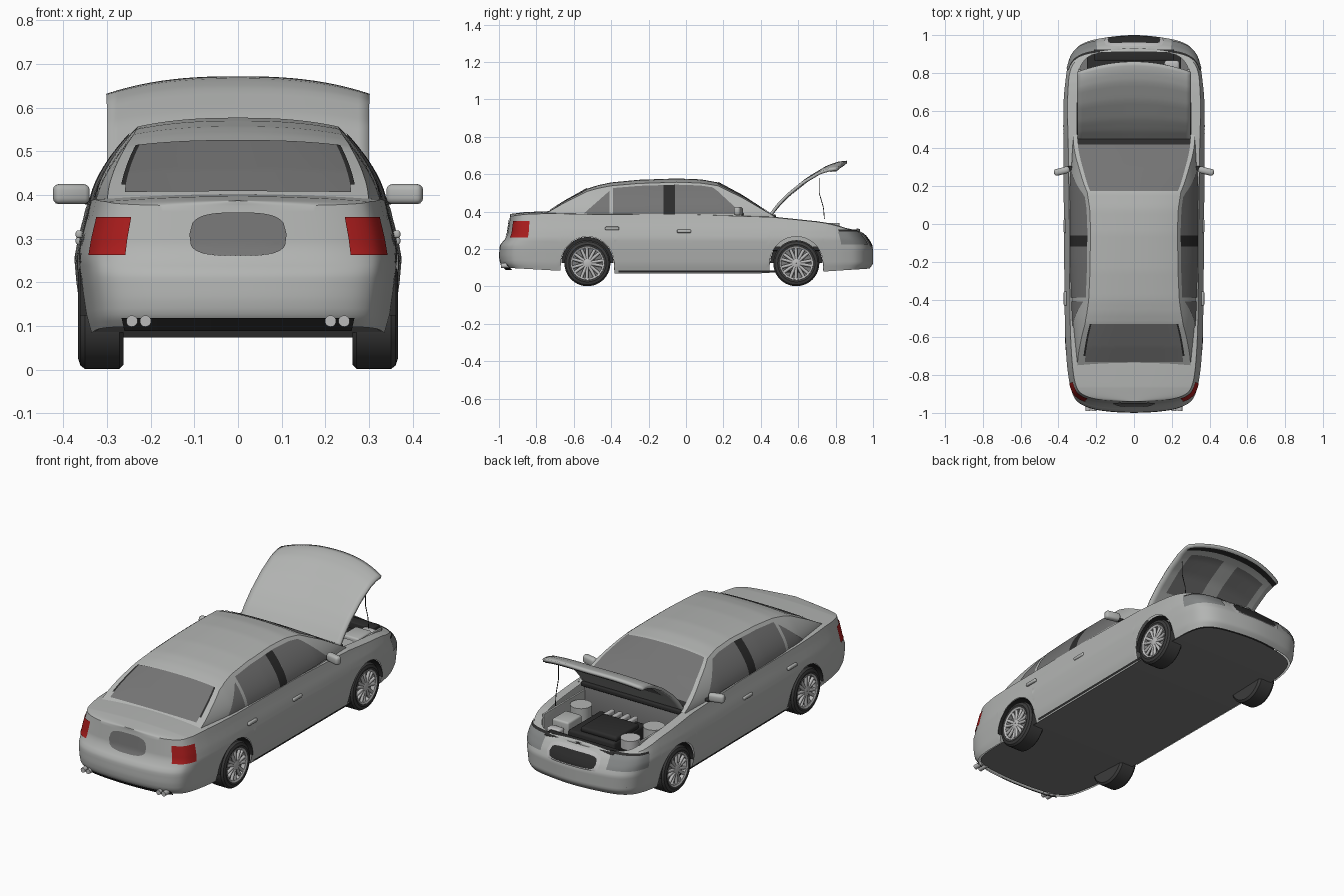
import bpy, bmesh, math
from mathutils import Vector, Matrix

if "Cube" in bpy.data.objects:
    bpy.data.objects.remove(bpy.data.objects["Cube"])

def material(name, *rgb):
    m = bpy.data.materials.new(name)
    m.diffuse_color = (*rgb, 1)
    m.use_nodes = True
    m.node_tree.nodes["Principled BSDF"].inputs["Base Color"].default_value = m.diffuse_color
    return m
PAINT = material("silver_paint", .45, .46, .45)
GLASS = material("grey_glass", .175, .175, .175)
BLACK = material("black_trim", .025, .025, .025)
TYRE = material("tyre_rubber", .045, .045, .045)
UNDER = material("underside_grey", .2, .2, .2)
RED = material("tail_red", .4, .012, .012)
LAMP = material("lamp_grey", .23, .24, .24)
ALLOY = material("alloy", .5, .5, .5)

def finish(name, bm, mat):
    bmesh.ops.remove_doubles(bm, verts=bm.verts, dist=.0004)
    bmesh.ops.recalc_face_normals(bm, faces=bm.faces)
    me = bpy.data.meshes.new(name)
    bm.to_mesh(me)
    me.materials.append(mat)
    ob = bpy.data.objects.new(name, me)
    bpy.context.collection.objects.link(ob)
    bpy.ops.object.select_all(action='DESELECT')
    ob.select_set(True)
    bpy.context.view_layer.objects.active = ob
    bpy.ops.object.shade_smooth_by_angle(angle=math.radians(35))
    return ob

def grid(name, sheets, mat):  # quad sheets, mirrored left/right
    bm = bmesh.new()
    for m in (1, -1):
        for rows in sheets:
            vs = [[bm.verts.new((p[0]*m, p[1], p[2])) for p in r] for r in rows]
            for a, b in zip(vs, vs[1:]):
                for i in range(len(a) - 1):
                    bm.faces.new((a[i], a[i+1], b[i+1], b[i]))
    return finish(name, bm, mat)

def box(name, c, size, mat, bevel=.006, rot=0, mirror=False):
    bm = bmesh.new()
    for m in ((1, -1) if mirror else (1,)):
        M = Matrix.Translation((c[0]*m, c[1], c[2])) @ Matrix.Rotation(rot*m, 4, 'Z')
        bmesh.ops.create_cube(bm, size=1, matrix=M @ Matrix.Diagonal((*size, 1)))
    bmesh.ops.bevel(bm, geom=bm.edges[:], offset=bevel, segments=3, affect='EDGES', profile=.5)
    finish(name, bm, mat)

def rod(name, a, b, r, mat, mirror=False):
    bm = bmesh.new()
    for m in ((1, -1) if mirror else (1,)):
        p, q = Vector((a[0]*m, a[1], a[2])), Vector((b[0]*m, b[1], b[2]))
        R = Vector((0, 0, 1)).rotation_difference(q - p).to_matrix().to_4x4()
        bmesh.ops.create_cone(bm, cap_ends=True, segments=20, radius1=r, radius2=r,
                              depth=(q - p).length, matrix=Matrix.Translation((p + q) / 2) @ R)
    finish(name, bm, mat)

def lerp(tab, v):
    for (a, p), (b, q) in zip(tab, tab[1:]):
        if v <= b:
            return p + (q - p) * max(0, v - a) / (b - a)
    return tab[-1][1]

def steps(a, b, n):
    return [a + (b - a) * i / n for i in range(n + 1)]

# lower body: plan outline swept through height-dependent insets
PLAN = [(0, -1), (.12, -.995), (.22, -.98), (.29, -.95), (.325, -.9), (.345, -.8), (.36, -.6),
        (.365, -.3), (.367, 0), (.369, .3), (.37, .6), (.36, .75), (.345, .85), (.315, .92),
        (.25, .965), (.13, .99), (0, 1)]
TOP = [(-1, .375), (-.9, .385), (-.73, .39), (-.5, .385), (0, .385), (.46, .37), (.7, .345),
       (.85, .322), (.95, .302), (1, .295)]
BOTTOM = [(-1, .10), (-.7, .085), (-.4, .07), (.4, .07), (.75, .08), (1, .095)]
X_SCALE = [(.07, .93), (.12, .97), (.2, 1), (.255, 1.012), (.3, .99), (.35, .955), (.39, .93)]
REAR_IN = [(.08, .05), (.12, .006), (.16, 0), (.22, .004), (.25, .03), (.28, .045), (.38, .06)]
NOSE_IN = [(.08, .03), (.12, 0), (.2, 0), (.24, .02), (.28, .05), (.31, .09)]
WHEELS, CZ, ARCH = (-.527, .59), .124, .142

def plan(t):  # smooth curve through PLAN
    P = [(-.12, -.995)] + PLAN + [(-.13, .99)]
    i = min(int(t), len(PLAN) - 2)
    u = t - i
    a, b, c, d = [Vector(p) for p in P[i:i+4]]
    return .5 * (2*b + (c-a)*u + (2*a - 5*b + 4*c - d)*u*u + (3*b - a - 3*c + d)*u**3)

def hull(x, y, z, off=0):
    w = max(0, (abs(y) - .75) / .25)
    inset = lerp(REAR_IN if y < 0 else NOSE_IN, z) * w - off * min(1, w)
    return (x * lerp(X_SCALE, z) * (1 + off * 2.7), y - math.copysign(inset, y), z)

dense = [plan(t) for t in steps(0, 16, 160)]
outline = [tuple(p) for p in dense if all(abs(p.y - w) > .147 for w in WHEELS)]
for w in WHEELS:
    for d in [ARCH * math.cos(a) for a in steps(0, math.pi, 18)] + [ARCH + .002, -ARCH - .002]:
        outline.append((lerp([(p.y, p.x) for p in dense], w + d), w + d))
outline.sort(key=lambda p: p[1])

def lower_edge(y):
    arches = [CZ + math.sqrt(max(0, ARCH**2 - (y - w)**2)) for w in WHEELS if abs(y - w) < ARCH + .0005]
    return max(arches + [lerp(BOTTOM, y)])

def deck(y0, y1, f0):
    rows = []
    for x, y in outline:
        if y0 <= y <= y1:
            p = hull(x, y, lerp(TOP, y))
            rows.append([(p[0]*f, p[1], p[2] + .012*(1 - f*f)) for f in steps(f0, 1, 8)])
    return rows
side = [[hull(x, y, z) for z in steps(lower_edge(y), lerp(TOP, y), 20)] for x, y in outline]
grid("body_shell", [side, deck(-1, -.55, 0), deck(-.56, .43, .9), deck(.4, .981, .86),
                    deck(.978, 1, 0)], PAINT)
grid("underside", [[[(hull(x, y, .08)[0] * .985 * f, hull(x, y, .1)[1] * .985,
                      lerp(BOTTOM, y) + .003) for f in steps(0, 1, 4)] for x, y in outline]], UNDER)

# plates that follow the body skin
def patch(name, t0, t1, z0, z1, mat, off=.004, power=0):
    rows = []
    for a in steps(0, 1, 20):
        x, y = plan(t0 + (t1 - t0) * a)
        half = (z1 - z0) / 2 * ((1 - a**power)**(1/power) if power else 1)
        rows.append([hull(x, y, z, off) for z in steps((z0+z1)/2 - half, (z0+z1)/2 + half, 8)])
    grid(name, [rows], mat)
patch("tail_lights", 2.42, 4.5, .262, .35, RED)
patch("rear_plate_recess", 0, .93, .26, .36, GLASS, .004, 3)
patch("rear_valance", 0, 2.7, .088, .118, BLACK)
patch("headlights", 11.8, 14.5, .225, .294, LAMP)
patch("headlight_rim", 11.9, 14.6, .294, .304, BLACK)
patch("grille_surround", 16, 14.8, .195, .288, ALLOY, .004, 4)
patch("grille", 16, 14.95, .21, .274, BLACK, .007, 4)
patch("lower_intake", 16, 13.3, .122, .16, BLACK, .004, 6)
patch("sill_trim", 6.8, 10.1, .074, .086, BLACK)

# greenhouse
BELT = [(-.75, .30), (-.5, .325), (-.2, .335), (.2, .337), (.46, .322)]
ROOF = [(-.75, .392), (-.65, .455), (-.53, .522), (-.47, .541), (-.4, .556), (-.25, .57), (-.05, .577),
        (.08, .572), (.17, .556), (.3, .486), (.47, .376)]

def side_x(y, z):
    return lerp(BELT, y) - .10 * (max(0, z - .38) / .17) ** 1.6
def edge_z(y):
    return .375 + (lerp(ROOF, y) - .375) * .9
def roof_pt(y, s, up=0):
    zr, ze = lerp(ROOF, y), edge_z(y)
    return (s * side_x(y, ze), y, zr - (zr - ze) * abs(s)**2.5 + up)
ys = steps(-.75, .47, 61)
grid("cabin", [[[roof_pt(y, s) for s in steps(0, 1, 12)] for y in ys],
               [[(side_x(y, z), y, z) for z in steps(.368, edge_z(y), 10)] for y in ys]], PAINT)

def side_window(name, y0, y1, lo, cap, mat):
    rows = []
    for y in steps(y0, y1, 16):
        hi = max(lo + .002, min(cap(y), edge_z(y) - .014))
        rows.append([(side_x(y, z) + .004, y, z + .001) for z in steps(lo, hi, 8)])
    grid(name, [rows], mat)
side_window("quarter_window", -.545, -.41, .388, lambda y: .39 + (y + .545) * .88, GLASS)
side_window("rear_door_window", -.39, -.12, .386, lambda y: .543, GLASS)
side_window("door_pillar", -.12, -.06, .382, lambda y: .547, BLACK)
side_window("front_door_window", -.06, .30, .386, lambda y: min(.543, .535 - (y - .14) * .92), GLASS)
for name, y0, y1, s0, s1, mat in (("windshield", .175, .42, 0, .93, GLASS),
                                  ("windshield_base", .42, .462, 0, .93, BLACK),
                                  ("rear_window", -.73, -.53, 0, .87, GLASS),
                                  ("rear_window_edge", -.7, -.53, .87, .905, BLACK)):
    grid(name, [[[roof_pt(y, s, .004) for s in steps(s0, s1, 12)] for y in steps(y0, y1, 20)]], mat)
box("cowl", (0, .455, .372), (.6, .05, .024), BLACK)

# raised hood with front seal, and its prop
HOOD = [(.455, .385), (.5, .44), (.56, .5), (.66, .58), (.76, .64), (.82, .66), (.86, .664)]
def hood_row(v, drop, s0=0, s1=1):
    y = .455 + .405 * v**1.3
    return [(.3 * s, y - .055 * s**2 * v, lerp(HOOD, y) - .04 * s**2.5 * v - drop) for s in steps(s0, s1, 12)]
mod = grid("hood", [[hood_row(v, 0) for v in steps(0, 1, 24)]], PAINT).modifiers.new("shell", 'SOLIDIFY')
mod.thickness, mod.offset = .016, 0
grid("hood_seal", [[hood_row(v, .013, 0, .97) for v in steps(.92, .99, 4)]], BLACK)
grid("hood_recess", [[hood_row(v, .014, .15, .8) for v in steps(.35, .85, 12)]], GLASS)
rod("hood_prop_lower", (.27, .74, .36), (.27, .735, .42), .002, BLACK)
rod("hood_prop_middle", (.27, .735, .42), (.27, .712, .5), .002, BLACK)
rod("hood_prop_upper", (.27, .712, .5), (.27, .712, .58), .002, BLACK)

# engine bay
box("bay_floor", (0, .69, .2), (.5, .46, .02), BLACK)
box("bay_side", (.288, .64, .275), (.012, .36, .13), PAINT, .003, 0, True)
box("firewall", (0, .462, .29), (.58, .012, .16), UNDER, .003)
box("radiator_support", (0, .895, .272), (.42, .06, .05), BLACK)
box("engine_block", (0, .68, .25), (.28, .28, .09), BLACK, .012)
box("engine_cover", (-.03, .7, .305), (.22, .2, .03), BLACK, .012)
for x in (-.07, -.023, .024, .071):
    box("intake_runner", (x, .57, .30), (.025, .09, .03), ALLOY, .008)
rod("strut_tower", (.22, .59, .215), (.22, .59, .325), .055, PAINT, True)
rod("air_cleaner", (-.19, .75, .265), (-.19, .75, .315), .05, ALLOY)
box("battery", (.2, .74, .28), (.1, .12, .08), PAINT, .01)
box("fluid_tank", (.2, .84, .27), (.08, .05, .06), ALLOY, .012)

# small exterior parts
box("side_mirror", (.382, .28, .402), (.085, .036, .046), PAINT, .014, -.25, True)
box("mirror_stalk", (.338, .295, .386), (.03, .025, .016), BLACK, .005, 0, True)
for y, z in ((-.395, .31), (-.01, .295)):
    box("door_handle", (.364, y, z), (.016, .075, .018), PAINT, .006, 0, True)
for x in (.212, .243):
    rod("exhaust_pipe", (x, -.99, .111), (x, -.93, .111), .013, ALLOY, True)

# wheels and arch liners, as turned profiles of (x, radius)
def lathe(y, prof, arc=1):
    return [[(x, y + r * math.cos(a), CZ + r * math.sin(a)) for x, r in prof]
            for a in steps(0, 2 * math.pi * arc, 40)]
for label, y in zip(("rear", "front"), WHEELS):
    grid(label + "_tyres", [lathe(y, [(.262, .0), (.262, .112), (.272, .123), (.35, .123),
                                      (.361, .115), (.366, .1), (.362, .088)])], TYRE)
    grid(label + "_brake_discs", [lathe(y, [(.335, .001), (.335, .086)])], UNDER)
    grid(label + "_rims", [lathe(y, [(.335, .084), (.36, .08), (.364, .089), (.36, .092)]),
                           lathe(y, [(.34, .024), (.36, .022), (.363, .012), (.363, .001)])], ALLOY)
    grid(label + "_arch_liner", [lathe(y, [(.24, .001), (.24, .14), (.362, .14)], .5)], BLACK)
    for k in range(14):
        a = 2 * math.pi * (k // 2) / 7 + (.18 if k % 2 else -.18)
        d = (math.cos(a), math.sin(a))
        rod(label + "_spoke", (.352, y + .017 * d[0], CZ + .017 * d[1]),
            (.352, y + .085 * d[0], CZ + .085 * d[1]), .0085, ALLOY, True)
